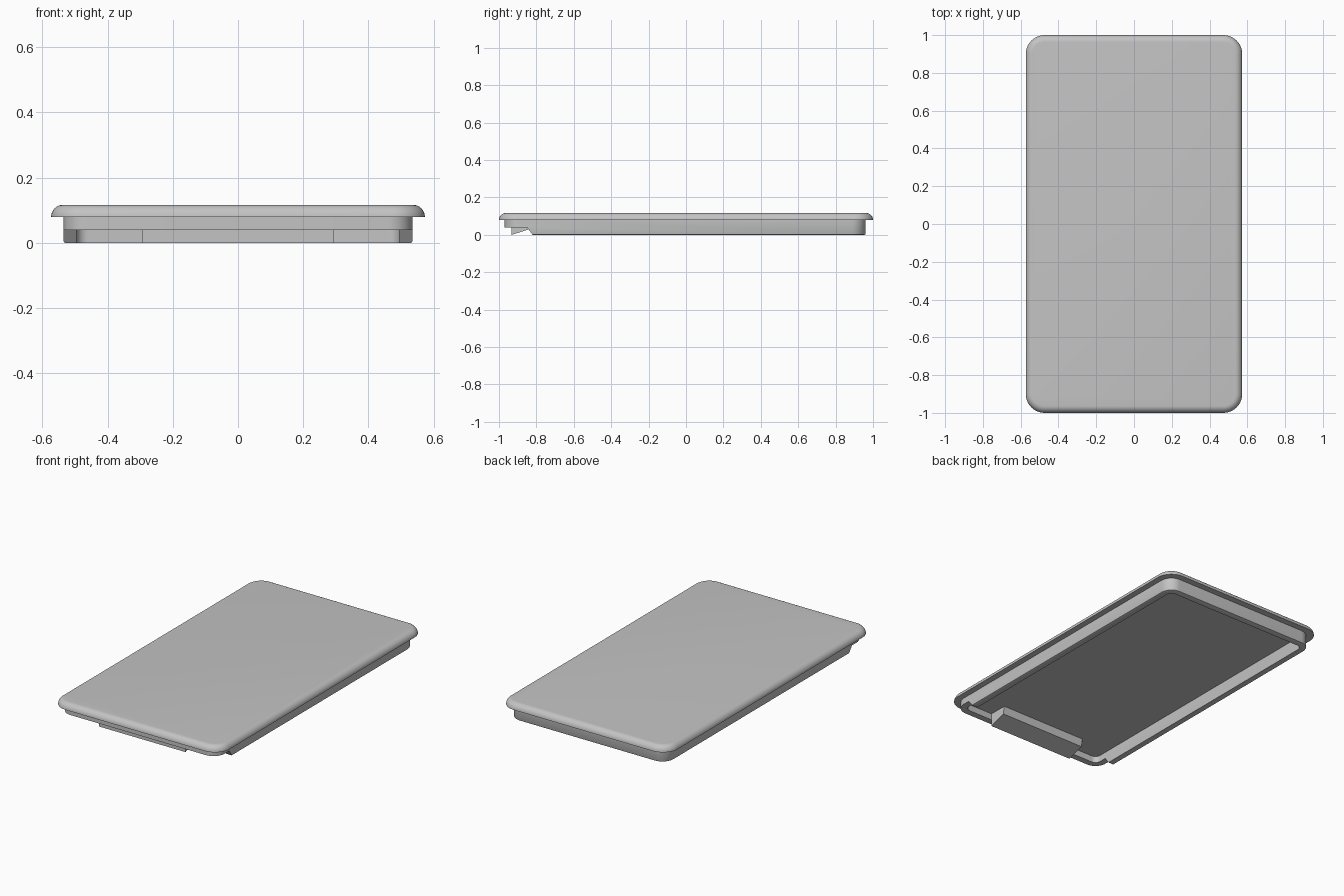
import bpy, bmesh, math

if "Cube" in bpy.data.objects:
    bpy.data.objects.remove(bpy.data.objects["Cube"])

grey = bpy.data.materials.new("plain_grey")
grey.diffuse_color = (0.55, 0.55, 0.55, 1)
grey.use_nodes = True
grey.node_tree.nodes["Principled BSDF"].inputs["Base Color"].default_value = grey.diffuse_color


def rounded_rect(hx, y0, y1, r, n=10):
    """Counter-clockwise rounded rectangle outline."""
    pts = []
    corners = [(hx - r, y1 - r), (-hx + r, y1 - r), (-hx + r, y0 + r), (hx - r, y0 + r)]
    for k, (cx, cy) in enumerate(corners):
        for i in range(n + 1):
            a = math.pi / 2 * (k + i / n)
            pts.append((cx + r * math.cos(a), cy + r * math.sin(a)))
    return pts


def finish(name, bm):
    bmesh.ops.recalc_face_normals(bm, faces=bm.faces)
    me = bpy.data.meshes.new(name)
    bm.to_mesh(me)
    bm.free()
    ob = bpy.data.objects.new(name, me)
    bpy.context.collection.objects.link(ob)
    me.materials.append(grey)
    return ob


def loft(name, loops, closed=False):
    """Skin a list of (outline, z); closed joins last to first, else caps ends."""
    bm = bmesh.new()
    rings = [[bm.verts.new((x, y, z)) for x, y in pts] for pts, z in loops]
    pairs = list(zip(rings, rings[1:]))
    if closed:
        pairs.append((rings[-1], rings[0]))
    for a, b in pairs:
        for i in range(len(a)):
            j = (i + 1) % len(a)
            bm.faces.new((a[i], a[j], b[j], b[i]))
    if not closed:
        bm.faces.new(rings[0])
        bm.faces.new(rings[-1])
    return finish(name, bm)


def prism(name, profile, hx):
    """Extrude a (y, z) profile across x from -hx to hx."""
    bm = bmesh.new()
    a = [bm.verts.new((-hx, y, z)) for y, z in profile]
    b = [bm.verts.new((hx, y, z)) for y, z in profile]
    bm.faces.new(a)
    bm.faces.new(b)
    for i in range(len(a)):
        j = (i + 1) % len(a)
        bm.faces.new((a[i], a[j], b[j], b[i]))
    return finish(name, bm)


def smooth(ob):
    bpy.ops.object.select_all(action='DESELECT')
    ob.select_set(True)
    bpy.context.view_layer.objects.active = ob
    bpy.ops.object.shade_smooth_by_angle(angle=math.radians(30))


# Top plate with a quarter-round upper edge
R, steps = 0.037, 8
loops = []
for i in range(steps + 1):
    a = math.pi / 2 * i / steps
    d = R * (1 - math.cos(a))
    loops.append((rounded_rect(0.573 - d, -1 + d, 1 - d, 0.1 - d), 0.08 + R * math.sin(a)))
smooth(loft("top_plate", loops))

# Hollow rim under the plate, slightly rounded at its foot
def rim_outline(d):
    return rounded_rect(0.535 - d, -0.97 + d, 0.96 - d, 0.075 - d)

rim = loft("rim", [(rim_outline(0.006), 0), (rim_outline(0.002), 0.002), (rim_outline(0), 0.006),
                   (rim_outline(0), 0.082), (rim_outline(0.04), 0.082), (rim_outline(0.04), 0)],
           closed=True)

# Cut the front of the rim away below half height, with slanted ends
cutter = prism("rim_cutter", [(-1.2, -0.04), (-0.79, -0.04), (-0.82, 0), (-0.85, 0.04), (-1.2, 0.04)], 0.8)
cutter.hide_render = True
mod = rim.modifiers.new("front_cut", 'BOOLEAN')
mod.operation = 'DIFFERENCE'
mod.solver = 'EXACT'
mod.object = cutter
bpy.context.view_layer.objects.active = rim
bpy.ops.object.modifier_apply(modifier=mod.name)
bpy.data.objects.remove(cutter)
smooth(rim)

# Wedge-shaped catch hanging behind the front wall
prism("catch", [(-0.932, 0), (-0.825, 0.034), (-0.815, 0.082), (-0.932, 0.082)], 0.295)
